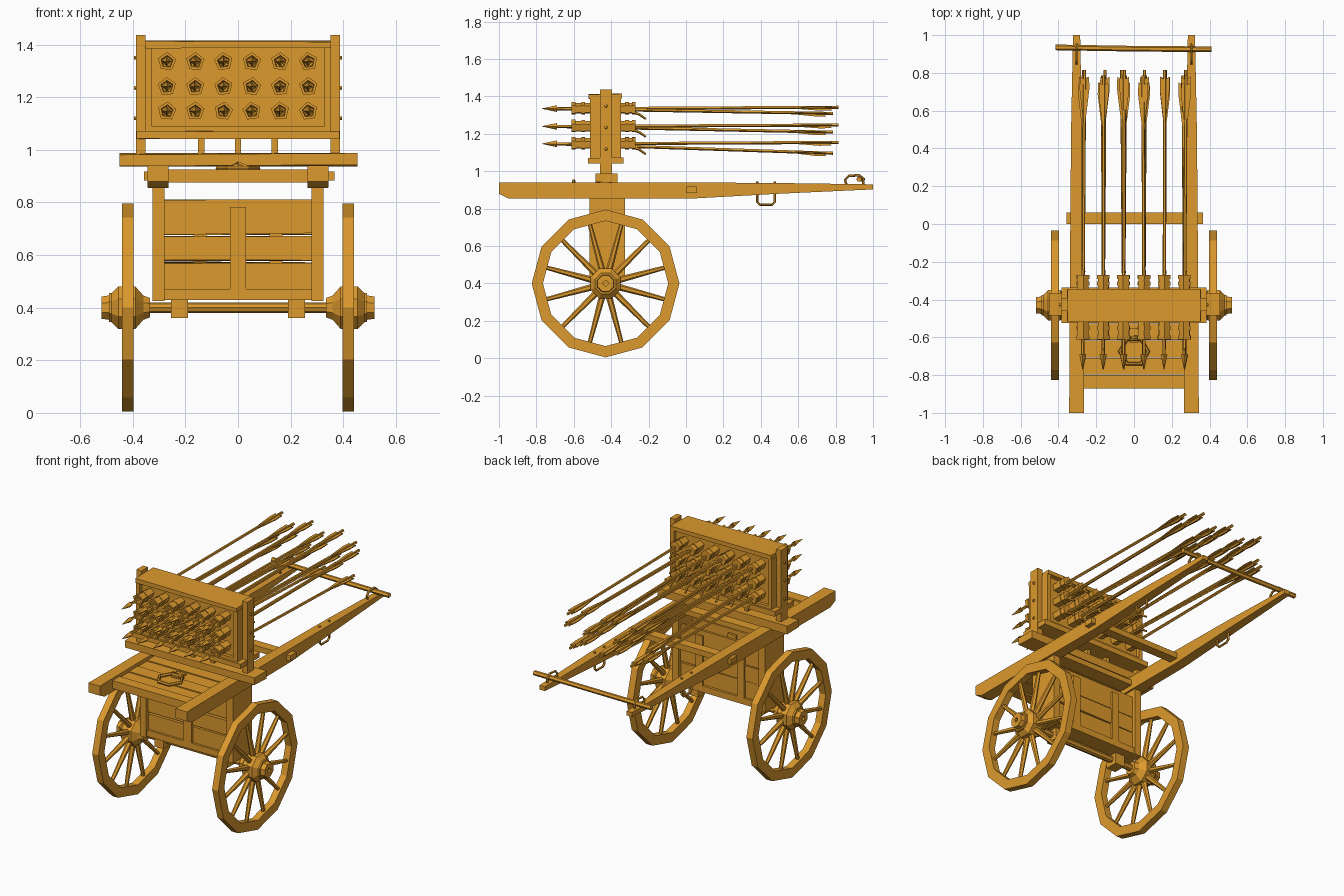
import bpy, bmesh, random
from math import sin, cos, pi
from mathutils import Vector

random.seed(4)
if "Cube" in bpy.data.objects:
    bpy.data.objects.remove(bpy.data.objects["Cube"])

wood = bpy.data.materials.new("warm wood")
wood.use_nodes = True
COLOUR = (0.72, 0.32, 0.026, 1)
wood.diffuse_color = COLOUR
wood.node_tree.nodes["Principled BSDF"].inputs["Base Color"].default_value = COLOUR


def finish(name, bm):
    bmesh.ops.recalc_face_normals(bm, faces=bm.faces)
    mesh = bpy.data.meshes.new(name)
    bm.to_mesh(mesh)
    bm.free()
    mesh.materials.append(wood)
    ob = bpy.data.objects.new(name, mesh)
    bpy.context.collection.objects.link(ob)
    return ob


def skin(bm, rings, closed=False):
    """Join successive rings of points; cap the ends unless closed."""
    loops = [[bm.verts.new(p) for p in ring] for ring in rings]
    n = len(loops[0])
    pairs = list(zip(loops, loops[1:])) + ([(loops[-1], loops[0])] if closed else [])
    for a, b in pairs:
        for i in range(n):
            j = (i + 1) % n
            bm.faces.new((a[i], a[j], b[j], b[i]))
    if not closed:
        bm.faces.new(loops[0])
        bm.faces.new(loops[-1])


def box(name, x0, x1, y0, y1, z0, z1, wobble=0.0):
    bm = bmesh.new()
    w = lambda: random.uniform(-wobble, wobble)
    skin(bm, [[(x, y, z + w()) for y, z in ((y0, z0), (y1, z0), (y1, z1), (y0, z1))]
              for x in (x0, x1)])
    return finish(name, bm)


def add_rod(bm, points, r0, r1=None, n=6, closed=False):
    """Tube along a path of points."""
    pts = [Vector(p) for p in points]
    r1 = r0 if r1 is None else r1
    last = len(pts) - 1
    rings = []
    for k, p in enumerate(pts):
        if closed:
            d = pts[(k + 1) % len(pts)] - pts[k - 1]
        else:
            d = pts[min(k + 1, last)] - pts[max(k - 1, 0)]
        d.normalize()
        ref = Vector((0, 0, 1)) if closed or abs(d.x) > 0.9 else Vector((1, 0, 0))
        u = d.cross(ref).normalized()
        v = d.cross(u)
        r = r0 + (r1 - r0) * k / last
        rings.append([p + (u * cos(2 * pi * i / n) + v * sin(2 * pi * i / n)) * r
                      for i in range(n)])
    skin(bm, rings, closed)


def rod(name, points, r0, r1=None, n=6, closed=False):
    bm = bmesh.new()
    add_rod(bm, points, r0, r1, n, closed)
    return finish(name, bm)


def lathe_ring(axis, centre, pos, r, n, turn=0.0):
    ring = []
    for i in range(n):
        a = 2 * pi * i / n + turn
        c, s = r * cos(a), r * sin(a)
        ring.append((pos, centre[0] + c, centre[1] + s) if axis == "x"
                    else (centre[0] + c, pos, centre[1] + s))
    return ring


def turned(name, profile, n, side=1, turn=0.0):
    """Hollow turned part about the axle line."""
    bm = bmesh.new()
    skin(bm, [lathe_ring("x", AXLE, side * x, r, n, turn) for x, r in profile], closed=True)
    return finish(name, bm)


AXLE = (-0.43, 0.4)
SIDES = ((1, "left"), (-1, "right"))
RIM = ((0.397, 0.395), (0.44, 0.395), (0.44, 0.335), (0.397, 0.335))
HUB = ((0.335, 0.014), (0.335, 0.04), (0.36, 0.05), (0.39, 0.087), (0.455, 0.087),
       (0.48, 0.06), (0.49, 0.06), (0.49, 0.05), (0.518, 0.046), (0.518, 0.014))

# Wheels: faceted rim, tapered spokes, turned hub
for s, side in SIDES:
    turned(side + "_wheel_rim", RIM, 12, s)
    turned(side + "_wheel_hub", HUB, 8, s, pi / 8)
    bm = bmesh.new()
    for i in range(12):
        a = 2 * pi * (i + 0.5) / 12
        add_rod(bm, [(s * 0.419, AXLE[0] + cos(a) * r, AXLE[1] + sin(a) * r)
                     for r in (0.06, 0.337)], 0.018, 0.011)
    finish(side + "_wheel_spokes", bm)
    box(side + "_axle_bracket", s * 0.19, s * 0.255, -0.47, -0.39, 0.36, 0.47)
turned("axle", ((-0.36, 0.02), (0.36, 0.02), (0.36, 0.014), (-0.36, 0.014)), 8)

# Body chest: side walls, plank faces, battens, floor
for s, side in SIDES:
    box(side + "_body_wall", s * 0.28, s * 0.325, -0.515, -0.325, 0.425, 0.87)
    box(side + "_back_batten", s * 0.12, s * 0.17, -0.385, -0.335, 0.465, 0.782)
box("front_batten", -0.03, 0.03, -0.505, -0.455, 0.465, 0.782)
for y, face in ((-0.48, "front"), (-0.36, "back")):
    for i, (z0, z1) in enumerate(((0.47, 0.57), (0.578, 0.673), (0.68, 0.808))):
        t = 0.012 + 0.003 * (i % 2)
        box(f"{face}_plank_{i}", -0.285, 0.285, y - t, y + t, z0, z1, wobble=0.004)
box("body_floor", -0.285, 0.285, -0.505, -0.335, 0.43, 0.47)

# Long shafts tapering to the back, with metal loops
for s, side in SIDES:
    bm = bmesh.new()
    stations = ((-1, 0.04, 0.88, 0.94), (-0.95, 0.039, 0.855, 0.94), (0.05, 0.033, 0.855, 0.94),
                (0.5, 0.029, 0.88, 0.937), (1, 0.019, 0.903, 0.93))
    skin(bm, [[(s * (0.304 + dx), y, z) for dx, z in ((-w, z0), (w, z0), (w, z1), (-w, z1))]
              for y, w, z0, z1 in stations])
    finish(side + "_shaft", bm)
    x = s * 0.304
    rod(side + "_lower_loop", [(x, 0.38, 0.945), (x, 0.38, 0.835), (x, 0.395, 0.822),
                               (x, 0.46, 0.822), (x, 0.475, 0.835), (x, 0.475, 0.945)], 0.007)
    rod(side + "_upper_loop", [(x, 0.86, 0.92), (x, 0.85, 0.955), (x, 0.87, 0.975),
                               (x, 0.925, 0.979), (x, 0.95, 0.96), (x, 0.945, 0.92)], 0.007)
box("shaft_cross_beam", -0.357, 0.366, 0, 0.06, 0.883, 0.918)
# Bar threaded through the upper loops
rod("pull_bar", [(-0.415, 0.935, 0.96), (0, 0.928, 0.957), (0.41, 0.925, 0.957)], 0.015)

# Deck boards, front beam and hexagonal ring handle
box("deck_front_beam", -0.28, 0.28, -0.87, -0.8, 0.875, 0.925)
for i in range(5):
    y = -0.8 + i * 0.092
    box(f"deck_board_{i}", -0.28, 0.28, y + 0.002, y + 0.09, 0.883, 0.916 + 0.004 * (i % 2))
rod("ring_handle", [(0.075 * cos(pi * i / 3), -0.675 + 0.075 * sin(pi * i / 3), 0.93)
                    for i in range(6)], 0.01, closed=True)
rod("ring_staple", [(-0.035, -0.6, 0.91), (-0.03, -0.6, 0.935), (0, -0.6, 0.947),
                    (0.03, -0.6, 0.935), (0.035, -0.6, 0.91)], 0.01)
box("ring_plate", -0.025, 0.025, -0.63, -0.55, 0.915, 0.928)

# Launcher frame on a wide sill
box("launcher_sill", -0.45, 0.455, -0.485, -0.365, 0.94, 0.985, wobble=0.004)
for i in (-1, 0, 1):
    box(f"launcher_leg_{i + 1}", i * 0.14 - 0.012, i * 0.14 + 0.012, -0.455, -0.4, 0.98, 1.05)
box("launcher_bottom_board", -0.385, 0.385, -0.525, -0.335, 1.042, 1.072, wobble=0.003)
box("launcher_top_board", -0.352, 0.352, -0.52, -0.343, 1.388, 1.413, wobble=0.003)
box("launcher_core", -0.35, 0.35, -0.49, -0.37, 1.06, 1.4)
for s, side in SIDES:
    box(side + "_upright", s * 0.352, s * 0.387, -0.46, -0.395, 0.98, 1.437)
    box(side + "_frame_edge", s * 0.328, s * 0.354, -0.513, -0.347, 1.07, 1.39)
    for i, z in enumerate((1.12, 1.235, 1.35)):
        rod(f"{side}_bolt_{i}", [(s * 0.38, -0.428, z), (s * 0.395, -0.428, z)], 0.011, 0.007)
for y, face in ((-0.513, "front"), (-0.367, "back")):
    box(face + "_lower_trim", -0.33, 0.33, y, y + 0.02, 1.07, 1.09)

# Rocket arrows in pentagonal collared tubes
TUBE = ((-0.56, 0.02), (-0.612, 0.024), (-0.612, 0.036), (-0.59, 0.036), (-0.59, 0.03),
        (-0.56, 0.03), (-0.56, 0.035), (-0.54, 0.035), (-0.54, 0.03), (-0.325, 0.03),
        (-0.325, 0.035), (-0.305, 0.035), (-0.305, 0.03), (-0.29, 0.03), (-0.29, 0.035),
        (-0.27, 0.035), (-0.27, 0.02))
HEAD = ((-0.77, 0.001), (-0.69, 0.018), (-0.705, 0.007), (-0.66, 0.007))
VANE = ((0.53, 0.004), (0.72, 0.026), (0.785, 0.024), (0.77, 0.004))


def arrow(name, x, z, sag, slide):
    bm = bmesh.new()
    add_rod(bm, [(0, -0.69, 0), (0, 0.82, 0)], 0.009, n=5)
    skin(bm, [lathe_ring("y", (0, 0), y, r, 4) for y, r in HEAD])
    # Two broad side vanes and a low one beneath
    for a, height in ((0, 1), (pi, 1), (-pi / 2, 0.7)):
        u, v = Vector((cos(a), 0, sin(a))), Vector((-sin(a), 0, cos(a)))
        skin(bm, [[u * r * height + v * t + Vector((0, y, 0)) for y, r in VANE]
                  for t in (-0.003, 0.003)])
    # Sag and drift toward the tail
    drift = random.uniform(-0.01, 0.01)
    for p in bm.verts:
        f = (p.co.y + 0.43) / 1.25
        p.co += Vector((x + drift * f, slide if p.co.y > 0 else 0, z + sag * max(f, 0)))
    finish(name, bm)


for row, (z, droop) in enumerate(((1.147, -0.05), (1.24, -0.03), (1.335, -0.025))):
    for col in range(6):
        x = -0.27 + col * 0.1075
        tag = f"{row}_{col}"
        bm = bmesh.new()
        turn = pi / 2 + random.uniform(-0.15, 0.15)
        skin(bm, [lathe_ring("y", (x, z), y, r, 5, turn) for y, r in TUBE])
        finish("rocket_tube_" + tag, bm)
        # Alternate level arrows with shorter, drooping ones
        if (row + col) % 2:
            arrow("arrow_" + tag, x, z, droop, -0.035)
        else:
            arrow("arrow_" + tag, x, z, 0.008, -0.005)
        rod("fuse_" + tag, [(x, -0.29, z - 0.015), (x + 0.005, -0.25, z - 0.03),
                            (x - 0.004, -0.215, z - 0.055)], 0.009, 0.006, n=5)
